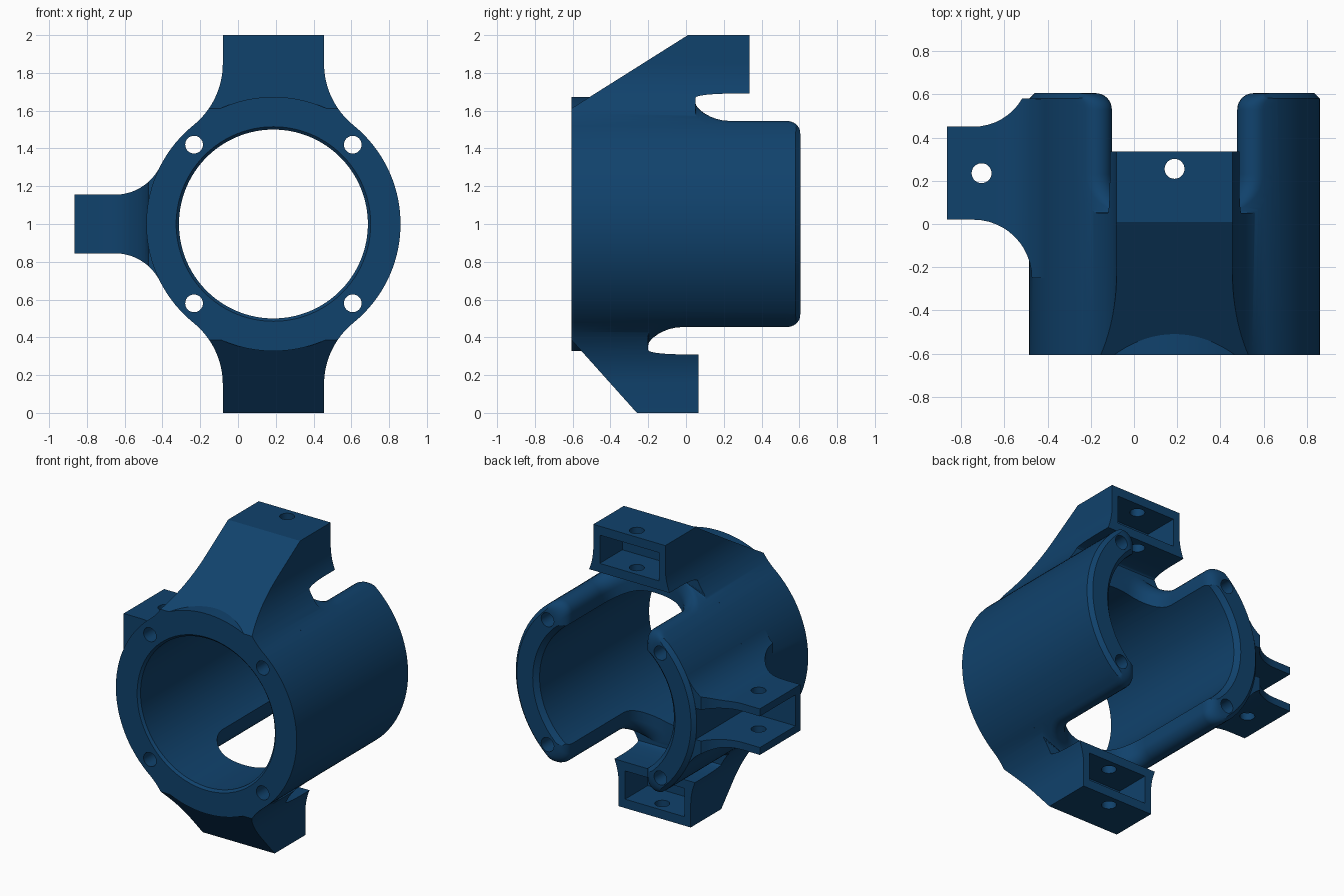
import bpy, bmesh, math

if "Cube" in bpy.data.objects:
    bpy.data.objects.remove(bpy.data.objects["Cube"])

CX, CZ = 0.1875, 1.0                 # tube axis (runs along y)
R, BORE, Y0, Y1 = 0.673, 0.5, -0.605, 0.605

blue = bpy.data.materials.new("dark_blue")
blue.diffuse_color = (0.0052, 0.054, 0.15, 1)
blue.use_nodes = True
blue.node_tree.nodes["Principled BSDF"].inputs["Base Color"].default_value = blue.diffuse_color


def make(name, bm):
    bmesh.ops.recalc_face_normals(bm, faces=bm.faces)
    me = bpy.data.meshes.new(name)
    bm.to_mesh(me)
    bm.free()
    ob = bpy.data.objects.new(name, me)
    bpy.context.collection.objects.link(ob)
    return ob


def loft(name, rings):
    """Closed solid through rings of equal point count."""
    bm = bmesh.new()
    vs = [[bm.verts.new(p) for p in ring] for ring in rings]
    n = len(vs[0])
    for a, b in zip(vs, vs[1:]):
        for i in range(n):
            j = (i + 1) % n
            bm.faces.new((a[i], a[j], b[j], b[i]))
    bm.faces.new(vs[0][::-1])
    bm.faces.new(vs[-1])
    return make(name, bm)


def prism(name, pts, axis, lo, hi):
    """Extrude a 2D outline along an axis (tube axis is the origin)."""
    def place(u, v, t):
        return {'x': (t, u, v), 'y': (u, t, v), 'z': (u, v, t)}[axis]
    return loft(name, [[place(u, v, t) for u, v in pts] for t in (lo, hi)])


def circle(r, n, u=0, v=0):
    return [(u + r * math.cos(2 * math.pi * i / n), v + r * math.sin(2 * math.pi * i / n)) for i in range(n)]


def rod(name, steps, n=128):
    """Round solid on the tube axis from (y, radius) steps."""
    return loft(name, [[(u, y, v) for u, v in circle(r, n)] for y, r in steps])


def box(name, x0, x1, y0, y1, z0, z1):
    return prism(name, [(x0, y0), (x1, y0), (x1, y1), (x0, y1)], 'z', z0, z1)


def combine(target, other, op):
    m = target.modifiers.new(op, 'BOOLEAN')
    m.operation, m.solver, m.object = op, 'EXACT', other
    bpy.context.view_layer.objects.active = target
    bpy.ops.object.modifier_apply(modifier=m.name)
    bpy.data.objects.remove(other)


def flare(half, rf, end, n=16):
    """Arm outline pointing along +v, blending into the tube with radius rf."""
    cu = half + rf
    cv = math.sqrt((R + rf) ** 2 - cu ** 2)
    a_end = math.atan2(-cv, -cu)                 # towards the tube centre
    a_end += 2 * math.pi
    side = [(half, end)]
    for i in range(n + 1):
        a = math.pi + (a_end - math.pi) * i / n
        side.append((cu + rf * math.cos(a), cv + rf * math.sin(a)))
    u, v = side[-1]
    side.append((u * 0.87, v * 0.87))
    return side + [(-u, v) for u, v in reversed(side)]


def clamp_arm(name, s, back, front, slope):
    """Upper (s=1) or lower (s=-1) arm: flared, sloped in front, hollow behind."""
    arm = prism(name, [(u, s * v) for u, v in flare(0.268, 0.42, 1.0)], 'y', Y0, back)
    zf = 1 - slope * (front - Y0)
    side = [(front, 1), (front + 0.01, 1.2), (back + 0.1, 1.2), (back + 0.1, 0.2), (Y0 - 0.1, 0.2),
            (Y0 - 0.1, zf - slope * 0.1)]
    combine(arm, prism("side_cut", [(y, s * z) for y, z in side], 'x', -1, 1), 'INTERSECT')
    zs = sorted((s * 0.75, s * 0.94))
    combine(arm, box("pocket", -0.22, 0.22, back - 0.24, back + 0.1, *zs), 'DIFFERENCE')
    zs = sorted((s * 0.6, s * 1.1))
    combine(arm, prism("pin_hole", circle(0.046, 32, 0, back - 0.08), 'z', *zs), 'DIFFERENCE')
    return arm


def slot_cutter(s, start):
    """Open slot with rounded end, rounded wall tops and rounded mouth."""
    w0, rc, r, re = 0.29, 0.18, 0.075, 0.075
    steps = []
    for i in range(9):                               # rounded closed end
        a = math.pi / 2 * i / 8
        steps.append((start + rc * (1 - math.cos(a)), w0 - rc + rc * math.sin(a), 0.668 + 0.022 * math.sin(a)))
    for i in range(9):                               # rounded mouth
        a = math.pi / 2 * i / 8
        steps.append((Y1 - re + re * math.sin(a), w0 + re * (1 - math.cos(a)), 0.69))
    steps.append((Y1 + 0.1, w0 + re, 0.69))
    rings = []
    for y, w, cap in steps:
        re_ = R - 0.002
        cu = w + r
        cv = math.sqrt((re_ - r) ** 2 - cu ** 2)
        t = math.atan2(cv, cu)
        half = [(w, 0.2)]
        for i in range(9):
            a = math.pi + (t - math.pi) * i / 8
            half.append((cu + r * math.cos(a), cv + r * math.sin(a)))
        u, v = half[-1]
        u, v = u + 0.2 * math.sin(t), v - 0.2 * math.cos(t)
        half += [(u, v), (u, cap)]
        ring = half + [(-p, q) for p, q in reversed(half)]
        rings.append([(p, y, s * q) for p, q in ring])
    return loft("slot_cutter", rings)


# tube with a chamfered back rim
body = rod("clamp_housing", [(Y0, R), (Y1 - 0.025, R), (Y1, R - 0.025)])

# upper and lower arms
combine(body, clamp_arm("upper_arm", 1, 0.335, 0.01, 0.63), 'UNION')
combine(body, clamp_arm("lower_arm", -1, 0.065, -0.26, 1.116), 'UNION')

# side arm: flared in height and in depth, two plates joined by a front wall
side_arm = prism("side_arm", [(-v, u) for u, v in flare(0.155, 0.267, 1.0525)], 'y', Y0, Y1)
rf, xt = 0.27, -0.93
plan = [(-1.1, 0.02), (xt, 0.02)]
plan += [(xt + rf * math.sin(a), 0.02 - rf * (1 - math.cos(a))) for a in [math.pi / 24 * i for i in range(1, 13)]]
plan += [(-0.3, 0.02 - rf), (-0.3, Y1 - 0.03), (xt + 0.26, Y1 - 0.03)]
plan += [(xt + 0.26 * math.sin(a), 0.45 + 0.26 * (1 - math.cos(a)))
         for a in [math.pi / 24 * i for i in range(8, 0, -1)]]
plan += [(xt, 0.45), (-1.1, 0.45)]
plan = [p for p in plan if p != (xt + 0.26, Y1 - 0.03)]
combine(side_arm, prism("plan_cut", plan, 'z', -1, 1), 'INTERSECT')
combine(side_arm, box("pocket", -1.2, -0.62, 0.07, 0.8, -0.105, 0.105), 'DIFFERENCE')
combine(side_arm, prism("pin_hole", circle(0.046, 32, -0.705 - CX, 0.235), 'z', -0.4, 0.4), 'DIFFERENCE')
combine(body, side_arm, 'UNION')

# bore with small chamfers at both ends
combine(body, rod("bore", [(Y0 - 0.1, BORE + 0.015), (Y0, BORE + 0.015), (Y0 + 0.015, BORE),
                           (Y1 - 0.03, BORE), (Y1, BORE + 0.03), (Y1 + 0.1, BORE + 0.03)]), 'DIFFERENCE')

# slots under both arms
combine(body, slot_cutter(1, 0.05), 'DIFFERENCE')
combine(body, slot_cutter(-1, -0.2), 'DIFFERENCE')

# four long screw holes
for sx in (-1, 1):
    for sz in (-1, 1):
        combine(body, prism("screw_hole", circle(0.047, 32, 0.42 * sx, 0.42 * sz), 'y', -1, 1), 'DIFFERENCE')

# place and finish
for v in body.data.vertices:
    v.co.x += CX
    v.co.z += CZ
body.data.materials.clear()
body.data.materials.append(blue)
for p in body.data.polygons:
    p.material_index = 0
bpy.ops.object.select_all(action='DESELECT')
body.select_set(True)
bpy.context.view_layer.objects.active = body
bpy.ops.object.shade_smooth_by_angle(angle=math.radians(30))
